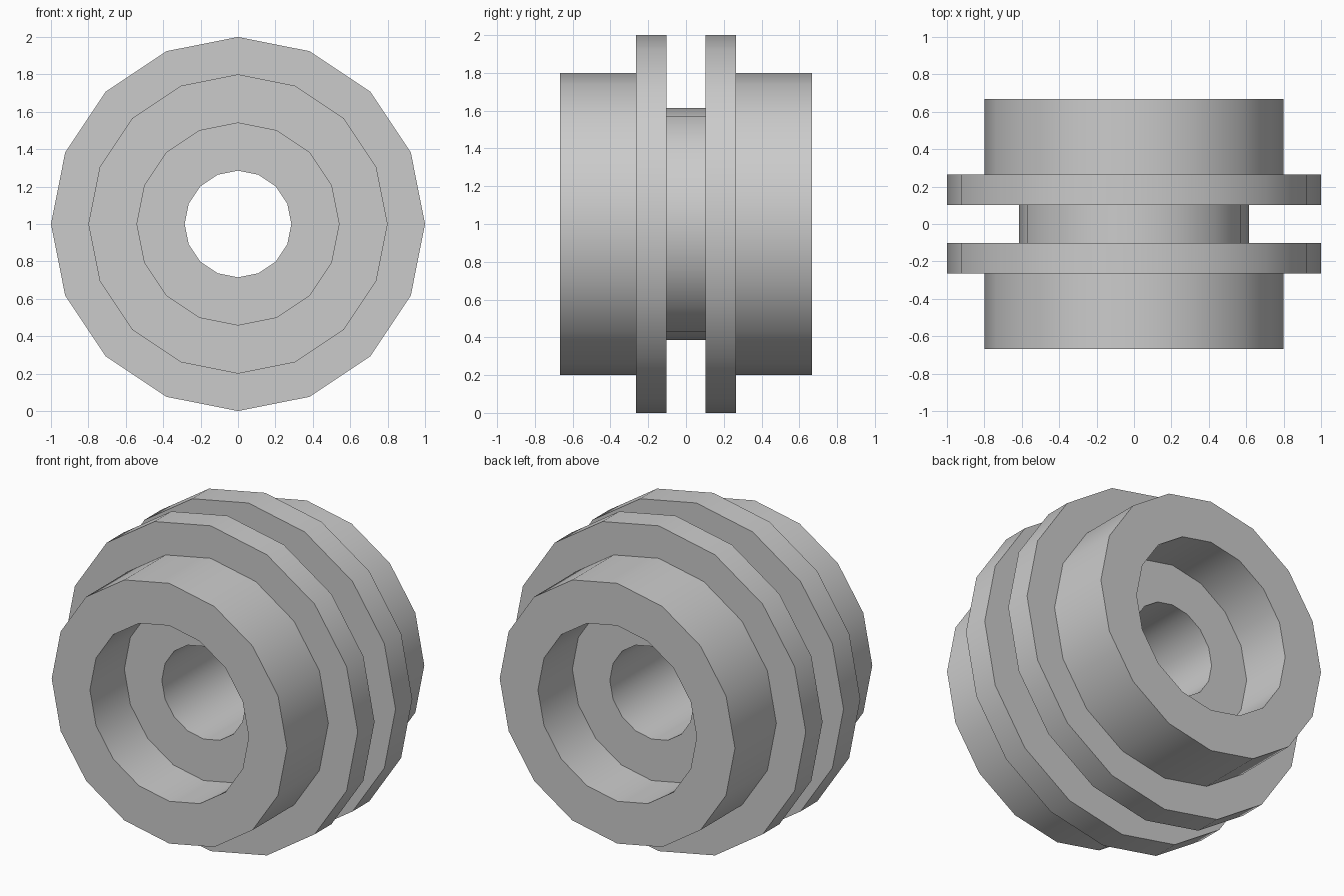
import bpy
import bmesh
from math import pi, radians
from mathutils import Vector

cube = bpy.data.objects.get("Cube")
if cube:
    bpy.data.objects.remove(cube, do_unlink=True)

SIDES = 16

# Plain grey material
grey = bpy.data.materials.new("plain_grey")
grey.use_nodes = True
colour = (0.6, 0.6, 0.6, 1)
grey.diffuse_color = colour
grey.node_tree.nodes["Principled BSDF"].inputs["Base Color"].default_value = colour

# Half cross-section (radius, y): bore, recess, hub, flange, groove
half = [(0.285, 0.333), (0.54, 0.333), (0.54, 0.667), (0.8, 0.667),
        (0.8, 0.265), (1.0, 0.265), (1.0, 0.102), (0.615, 0.102)]
profile = half + [(r, -y) for r, y in reversed(half)]

# Turn the closed cross-section around the y axis
bm = bmesh.new()
verts = [bm.verts.new((r, y, 0)) for r, y in profile]
edges = [bm.edges.new((verts[i - 1], verts[i])) for i in range(len(verts))]
bmesh.ops.spin(bm, geom=verts + edges, cent=(0, 0, 0), axis=(0, 1, 0),
               angle=2 * pi, steps=SIDES, use_duplicate=False)
bmesh.ops.remove_doubles(bm, verts=bm.verts[:], dist=0.001)
bmesh.ops.recalc_face_normals(bm, faces=bm.faces[:])
bmesh.ops.translate(bm, verts=bm.verts[:], vec=Vector((0, 0, 1)))

mesh = bpy.data.meshes.new("grooved_roller")
bm.to_mesh(mesh)
bm.free()
mesh.materials.append(grey)
roller = bpy.data.objects.new("grooved_roller", mesh)
bpy.context.collection.objects.link(roller)

# Smooth walls with crisp rims
bpy.ops.object.select_all(action="DESELECT")
roller.select_set(True)
bpy.context.view_layer.objects.active = roller
bpy.ops.object.shade_smooth_by_angle(angle=radians(30))
